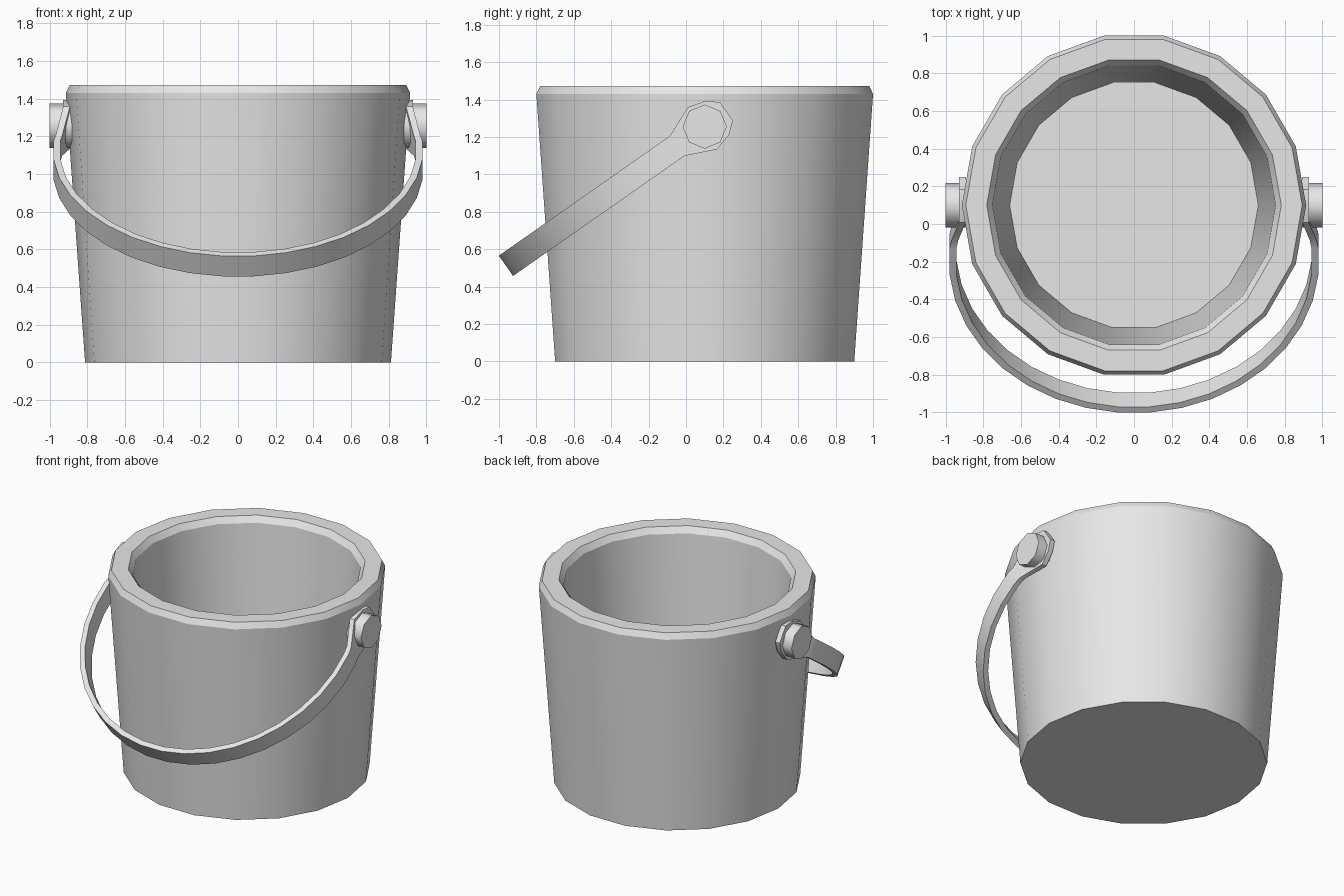
import bpy, bmesh
from math import sin, cos, pi, radians
from mathutils import Vector

cube = bpy.data.objects.get("Cube")
if cube:
    bpy.data.objects.remove(cube, do_unlink=True)

grey = bpy.data.materials.new("plain grey")
grey.use_nodes = True
colour = (0.8, 0.8, 0.8, 1)
grey.diffuse_color = colour
grey.node_tree.nodes["Principled BSDF"].inputs["Base Color"].default_value = colour


def loft(name, rings, smooth_angle):
    """Skin a list of equal-length closed rings and cap both ends."""
    bm = bmesh.new()
    rows = [[bm.verts.new(p) for p in ring] for ring in rings]
    for a, b in zip(rows, rows[1:]):
        for i in range(len(a)):
            j = (i + 1) % len(a)
            bm.faces.new((a[i], a[j], b[j], b[i]))
    bm.faces.new(rows[0])
    bm.faces.new(rows[-1])
    bmesh.ops.recalc_face_normals(bm, faces=bm.faces)
    mesh = bpy.data.meshes.new(name)
    bm.to_mesh(mesh)
    bm.free()
    mesh.materials.append(grey)
    obj = bpy.data.objects.new(name, mesh)
    bpy.context.collection.objects.link(obj)
    bpy.ops.object.select_all(action="DESELECT")
    obj.select_set(True)
    bpy.context.view_layer.objects.active = obj
    bpy.ops.object.shade_smooth_by_angle(angle=radians(smooth_angle))
    return obj


PIVOT = Vector((0, 0.1, 1.255))

# Bucket: tapered 18-sided wall, chamfered rim, hollow inside
SIDES = 18
profile = [(0.812, 0), (0.914, 1.43), (0.893, 1.472),
           (0.782, 1.472), (0.752, 1.43), (0.66, 0.15)]
loft("bucket", [[(r * cos(2 * pi * i / SIDES), 0.1 + r * sin(2 * pi * i / SIDES), z)
                 for i in range(SIDES)] for r, z in profile], 25)

# Pivot pins: octagonal stubs on each side
for side, label in ((1, "left"), (-1, "right")):
    loft(label + "_pin", [[PIVOT + Vector((side * x, 0.118 * cos(k * pi / 4),
                                           0.118 * sin(k * pi / 4)))
                           for k in range(8)] for x in (0.86, 1.0)], 50)

# Handle: flat strap with widened end plates, swung down to the front
tilt = radians(35)
along = Vector((0, -cos(tilt), -sin(tilt)))
across = Vector((0, -sin(tilt), cos(tilt)))
RADIUS, CENTRE, THICK, HALF = 0.983, 0.318, 0.036, 0.066


def section(outer, inner, half):
    """Rectangle across the strap from (x, distance) pairs."""
    return [PIVOT + Vector((x, 0, 0)) + along * u + across * v
            for (x, u), v in ((outer, half), (outer, -half), (inner, -half), (inner, half))]


plate = [(-0.142, 0.06), (-0.083, 0.11), (0.015, 0.137)]


def end_plate(side):
    rings = [section((side * 0.928, u), (side * 0.892, u), h) for u, h in plate]
    rings.append(section((side * 0.968, 0.18), (side * 0.933, 0.18), HALF))
    return rings


arc = []
for deg in range(-95, 96, 10):
    a = radians(deg)
    arc.append(section(*[(r * sin(a), CENTRE + r * cos(a))
                         for r in (RADIUS, RADIUS - THICK)], HALF))
loft("handle", end_plate(-1) + arc + end_plate(1)[::-1], 30)
